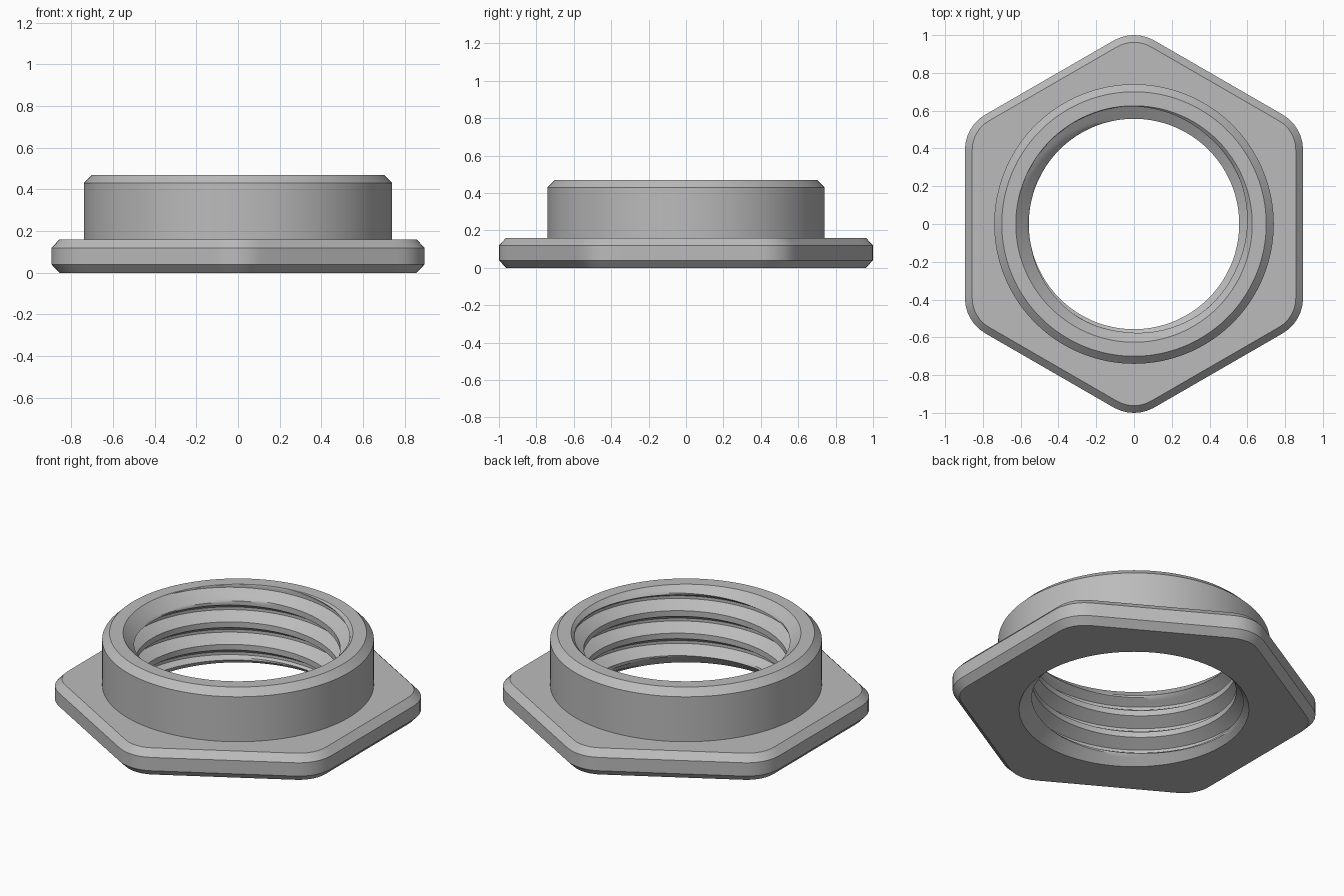
import bpy, bmesh, math

cube = bpy.data.objects.get("Cube")
if cube:
    bpy.data.objects.remove(cube)

COLS = 180            # segments around the axis
HEIGHT = 0.47
RIM, CREST, ROOT = 0.626, 0.557, 0.624
PITCH, PHASE = 0.135, 0.0


def hex_radius(angle, apothem, corner):
    """Polar radius of a hexagon with rounded corners, one pointing to +y."""
    a = abs((angle - math.pi / 2 + math.pi / 6) % (math.pi / 3) - math.pi / 6)
    c = (apothem - corner) / math.cos(math.pi / 6)
    if a < math.pi / 6 - math.atan(c * 0.5 / apothem):
        return c * math.cos(a) + math.sqrt(corner**2 - (c * math.sin(a))**2)
    return apothem / math.cos(math.pi / 6 - a)


def thread_points(angle):
    """Bore section at one angle: helical thread cut by a countersink at each end."""
    corners = [(0.0, ROOT), (0.125, ROOT), (0.4375, CREST), (0.6875, CREST), (1.0, ROOT)]
    points = []
    for turn in range(-2, 5):
        for (t0, r0), (t1, r1) in zip(corners, corners[1:]):
            for s in (0, 0.25, 0.5, 0.75):
                t = t0 + (t1 - t0) * s
                z = PHASE + PITCH * (turn + t + angle / math.tau)
                z_in = min(max(z, 0), HEIGHT)
                sink = RIM - min(z_in, HEIGHT - z_in)
                r = RIM if z != z_in else max(r0 + (r1 - r0) * s, sink)
                points.append((r, z_in))
    return points


def section(angle):
    """Closed section of the whole body at one angle."""
    flange = hex_radius(angle, 0.895, 0.216)
    flange_in = hex_radius(angle, 0.857, 0.178)
    outer = [(0.70, HEIGHT), (0.74, 0.43), (0.74, 0.16), (flange_in, 0.16),
             (flange, 0.12), (flange, 0.04), (flange_in, 0)]
    return thread_points(angle) + outer


# Threaded hexagonal bushing, swept around the axis
bm = bmesh.new()
rings = []
for i in range(COLS + 1):
    a = math.tau * i / COLS
    rings.append([bm.verts.new((r * math.cos(a), r * math.sin(a), z)) for r, z in section(a)])
for left, right in zip(rings, rings[1:]):
    for j in range(len(left)):
        k = (j + 1) % len(left)
        bm.faces.new((left[j], left[k], right[k], right[j]))
bmesh.ops.remove_doubles(bm, verts=bm.verts, dist=0.0002)
bmesh.ops.dissolve_degenerate(bm, edges=bm.edges, dist=0.0002)
bmesh.ops.recalc_face_normals(bm, faces=bm.faces)

mesh = bpy.data.meshes.new("threaded_hex_bushing")
bm.to_mesh(mesh)
bm.free()
bushing = bpy.data.objects.new("threaded_hex_bushing", mesh)
bpy.context.collection.objects.link(bushing)

# Plain grey
grey = bpy.data.materials.new("grey")
grey.use_nodes = True
grey.diffuse_color = (0.5, 0.5, 0.5, 1)
grey.node_tree.nodes["Principled BSDF"].inputs["Base Color"].default_value = (0.5, 0.5, 0.5, 1)
mesh.materials.append(grey)

bpy.ops.object.select_all(action='DESELECT')
bushing.select_set(True)
bpy.context.view_layer.objects.active = bushing
bpy.ops.object.shade_smooth_by_angle(angle=math.radians(30))
